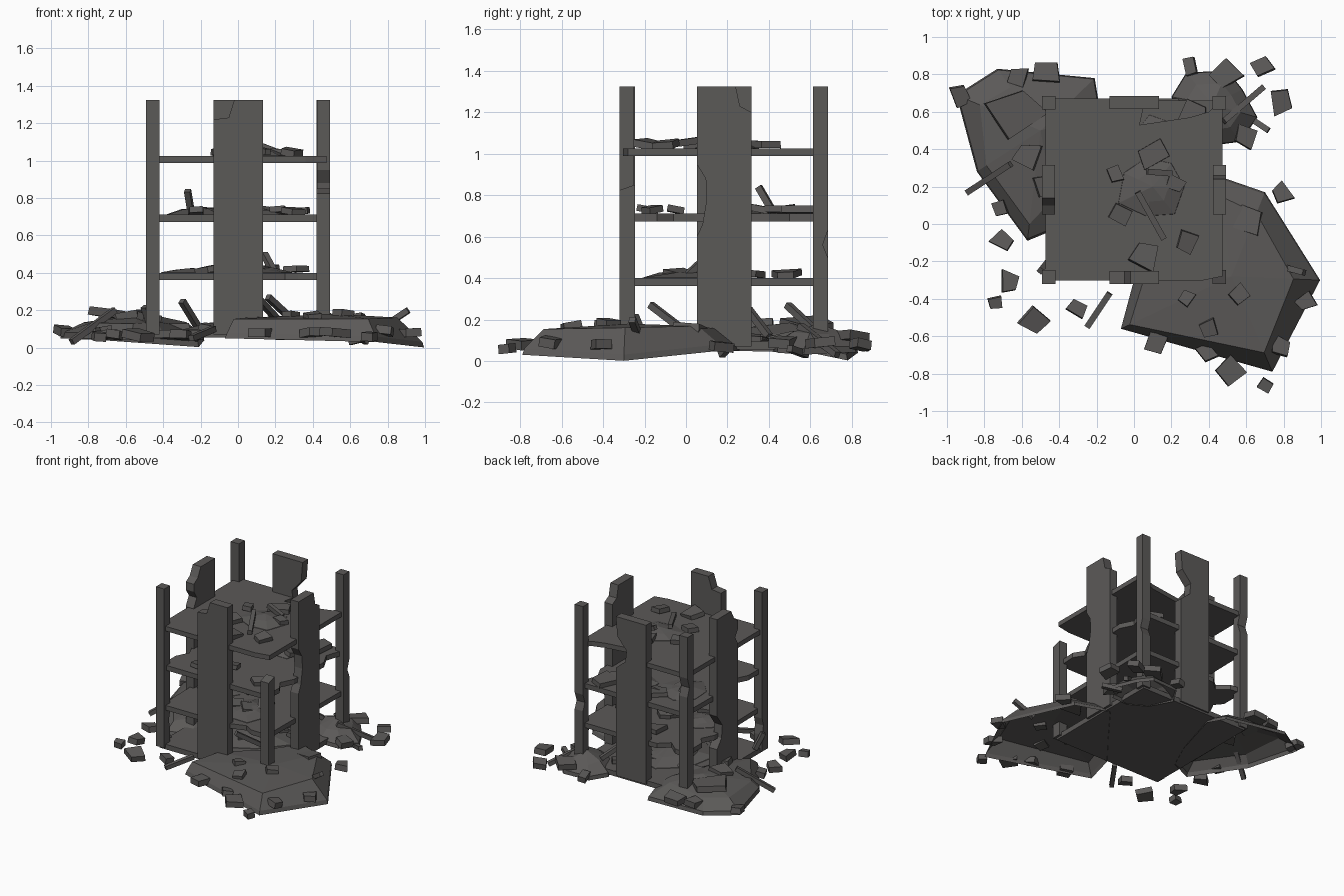
import bpy, bmesh, math, random
from mathutils import Vector, Matrix

if "Cube" in bpy.data.objects:
    bpy.data.objects.remove(bpy.data.objects["Cube"])

random.seed(7)
MAT = bpy.data.materials.new("concrete_grey")
MAT.diffuse_color = (0.105, 0.100, 0.097, 1)
MAT.use_nodes = True
MAT.node_tree.nodes["Principled BSDF"].inputs["Base Color"].default_value = MAT.diffuse_color


def finish(name, bm, closed=True):
    if closed:
        bmesh.ops.recalc_face_normals(bm, faces=bm.faces)
    me = bpy.data.meshes.new(name)
    bm.to_mesh(me)
    bm.free()
    me.materials.append(MAT)
    ob = bpy.data.objects.new(name, me)
    bpy.context.collection.objects.link(ob)
    return ob


def prism(name, pts, axis, lo, hi):
    """Extrude a 2D outline along an axis: x -> (y,z), y -> (x,z), z -> (x,y)."""
    put = {'x': lambda u, v, w: (w, u, v),
           'y': lambda u, v, w: (u, w, v),
           'z': lambda u, v, w: (u, v, w)}[axis]
    bm = bmesh.new()
    a = [bm.verts.new(put(u, v, lo)) for u, v in pts]
    b = [bm.verts.new(put(u, v, hi)) for u, v in pts]
    bm.faces.new(a)
    bm.faces.new(b)
    n = len(pts)
    for i in range(n):
        bm.faces.new((a[i], a[(i + 1) % n], b[(i + 1) % n], b[i]))
    return finish(name, bm)


def mound(name, rim, peak, rise, shoulder, skirt=0.03):
    """Faceted rubble heap, open below: rim, raised lip, shoulder ring and an off-centre peak."""
    bm = bmesh.new()
    c = Vector(peak)
    n = len(rim)
    zs = sum(p[2] for p in rim) / n
    area = sum(rim[i][0] * rim[(i + 1) % n][1] - rim[(i + 1) % n][0] * rim[i][1] for i in range(n))
    if area < 0:                       # counter-clockwise, so faces point outward
        rim = rim[::-1]
        shoulder = shoulder[::-1]

    def ring(k, z):
        return [bm.verts.new((c.x + (p[0] - c.x) * k(i), c.y + (p[1] - c.y) * k(i), z(p)))
                for i, p in enumerate(rim)]
    r0 = ring(lambda i: 1, lambda p: p[2])
    r1 = ring(lambda i: .98, lambda p: p[2] + skirt)
    r2 = ring(lambda i: shoulder[i], lambda p: zs + rise + random.uniform(-.01, .01))
    top = bm.verts.new(c)
    for i in range(n):
        j = (i + 1) % n
        bm.faces.new((r0[i], r0[j], r1[j], r1[i]))
        bm.faces.new((r1[i], r1[j], r2[j], r2[i]))
        bm.faces.new((r2[i], r2[j], top))
    return finish(name, bm, closed=False)


def chunk(name, x, y, z, s, h=0.045, tilt=0.2):
    """Broken block: irregular four-sided slab, tilted."""
    bm = bmesh.new()
    t0 = random.uniform(0, 6.28)
    rings = [[], []]
    for i in range(4):
        a = t0 + math.pi / 2 * i + random.uniform(-0.3, 0.3)
        r = s * 1.12 * random.uniform(0.8, 1.2)
        for k, f in enumerate((1.0, 0.98)):
            rings[k].append(bm.verts.new((r * f * math.cos(a), r * f * math.sin(a), (k - 0.5) * h)))
    bm.faces.new(rings[0])
    bm.faces.new(rings[1])
    for i in range(4):
        j = (i + 1) % 4
        bm.faces.new((rings[0][i], rings[0][j], rings[1][j], rings[1][i]))
    m = Matrix.Rotation(random.uniform(-tilt, tilt), 4, 'X') @ Matrix.Rotation(random.uniform(-tilt, tilt), 4, 'Y')
    bmesh.ops.transform(bm, matrix=Matrix.Translation((x, y, z)) @ m, verts=bm.verts)
    return finish(name, bm)


def bar(name, a, b, w=0.032):
    """Fallen beam between two points."""
    a, b = Vector(a), Vector(b)
    bm = bmesh.new()
    bmesh.ops.create_cube(bm, size=1)
    m = Matrix.Translation((a + b) / 2) @ (b - a).to_track_quat('Z', 'Y').to_matrix().to_4x4() \
        @ Matrix.Diagonal((w, w, (b - a).length, 1))
    bmesh.ops.transform(bm, matrix=m, verts=bm.verts)
    return finish(name, bm)


# Corner columns, outlines in (y, z); the front right one has snapped off
B, T = 0.07, 1.325
F0, F1 = -.32, -.247
prism("column_front_left", [(F0, B), (F1, B), (F1, .2), (-.262, .27), (F1, .33), (F1, T), (F0, T)], 'x', -.492, -.42)
prism("column_front_right", [(F0, B), (F1, B), (F1, .85), (F0, .825)], 'x', .42, .492)
prism("column_back_left", [(.612, B), (.684, B), (.684, .85), (.66, .92), (.684, 1.0), (.684, T), (.612, T)],
      'x', -.492, -.42)
prism("column_back_right", [(.612, B), (.684, B), (.684, .5), (.66, .56), (.684, .63), (.684, T), (.612, T)],
      'x', .42, .492)

# Wall panels with broken edges
prism("wall_front", [(-.13, B), (.133, B), (.133, T), (-.02, T), (-.05, 1.23), (-.13, 1.22)], 'y', -.32, -.25)
prism("wall_back", [(-.13, B), (.133, B), (.133, .92), (.05, .99), (.04, 1.08), (.12, 1.17), (.133, T), (-.13, T)],
      'y', .615, .684)
prism("wall_right", [(.052, B), (.315, B), (.315, 1.2), (.26, 1.23), (.24, T), (.052, T), (.052, .95),
                     (.095, .88), (.1, .78), (.08, .66), (.052, .6)], 'x', .422, .492)
prism("wall_left", [(.052, B), (.315, B), (.315, .3), (.26, .37), (.25, .47), (.315, .56), (.315, T), (.14, T),
                    (.1, 1.25), (.052, 1.22), (.052, 1.16), (.09, 1.1), (.052, 1.03)], 'x', -.492, -.422)

# Floor slabs; the upper ones have bites out of their edges
prism("ground_slab", [(-.473, -.303), (.473, -.303), (.473, .672), (-.473, .672)], 'z', .055, .095)
prism("floor_1", [(-.45, -.3), (-.1, -.3), (.13, -.29), (.25, -.25), (.32, -.29), (.46, -.29), (.47, .66),
                  (.13, .66), (-.2, .65), (-.28, .58), (-.36, .65), (-.46, .66), (-.46, .46),
                  (-.41, .4), (-.46, .3)], 'z', .362, .4)
prism("floor_2", [(-.46, -.29), (.45, -.29), (.46, -.14), (.41, -.06), (.46, .04), (.47, .4), (.42, .5),
                  (.47, .66), (-.45, .66), (-.46, .1), (-.41, -.02), (-.46, -.12)], 'z', .672, .711)
prism("floor_3", [(-.473, -.303), (.36, -.303), (.473, -.28), (.473, .65), (.44, .64), (.4, .6), (.3, .57),
                  (.03, .53), (.05, .62), (-.02, .67), (-.473, .67)], 'z', .988, 1.025)

# Big rubble heaps around the base
mound("heap_back_left", [(-.95, .69, .05), (-.73, .83, .04), (-.21, .78, .003), (-.18, .6, .04), (-.3, .2, .05),
                         (-.4, -.02, .05), (-.57, -.09, .04), (-.84, .28, .05)], (-.5, .5, .185), .095,
      [.72, .7, .6, .7, .65, .7, .85, .85])
mound("heap_front_right", [(.44, .26, .05), (.7, .17, .05), (.995, -.3, .001), (.74, -.79, .03), (-.07, -.56, .05),
                           (.0, -.3, .05), (.2, -.05, .05)], (.52, -.28, .18), .122, [.8, .75, .7, .8, .92, .9, .8])
mound("heap_back_right", [(.2, .68, .04), (.28, .81, .04), (.5, .82, .04), (.58, .72, .04), (.66, .57, .03),
                          (.57, .44, .04), (.42, .42, .05), (.28, .5, .05)], (.42, .64, .18), .09, [.62] * 8)


# Small heaps lying on the floors
def floor_heap(name, x, y, z, r, h):
    rim = []
    for i in range(7):
        a = i * math.tau / 7
        q = r * random.uniform(.8, 1.15)
        rim.append((x + q * math.cos(a), y + q * math.sin(a), z))
    mound(name, rim, (x, y, z + h), h * .7, [.5] * 7, .008)


for i, (x, y, z, r, h) in enumerate([(.1, .2, 1.02, .19, .05), (-.22, .35, .705, .19, .04), (.12, .42, .705, .16, .04),
                                     (.1, -.05, .395, .2, .04), (-.25, .15, .395, .17, .03), (0, .2, .09, .3, .06)]):
    floor_heap(f"floor_heap_{i}", x, y, z, r, h)

# Blocks scattered on the ground: x, y, z, size
GROUND = [(-.93, .69, .09, .06), (-.47, .81, .1, .085), (-.7, -.09, .07, .06), (-.67, -.31, .07, .06),
          (-.75, -.42, .06, .04), (-.54, -.51, .07, .075), (-.31, -.45, .07, .055), (.79, .16, .07, .055),
          (.78, .65, .09, .065), (.69, .84, .08, .055), (.3, .84, .08, .045), (.5, .8, .12, .08),
          (.6, .47, .09, .06), (.53, -.78, .08, .085), (.7, -.86, .06, .04), (.12, -.63, .08, .06),
          (.39, -.69, .08, .05), (.78, -.65, .09, .06), (.92, -.41, .08, .05), (-.72, .08, .09, .045),
          (-.64, .58, .175, .14), (-.56, .36, .175, .08), (-.48, .2, .16, .06), (.56, -.38, .18, .06),
          (.28, -.4, .17, .05), (.4, -.55, .165, .05), (.6, .02, .15, .09), (-.62, .78, .1, .06)]
for i, (x, y, z, s) in enumerate(GROUND):
    chunk(f"ground_block_{i}", x, y, z, s)

# Blocks on the floors
FLOOR = [(.1, .36, .08), (-.1, .27, .055), (-.07, .06, .06), (.28, -.1, .06), (.05, -.17, .08), (.22, .22, .05),
         (.3, .57, .1)]
for i, (x, y, s) in enumerate(FLOOR):
    chunk(f"roof_block_{i}", x, y, 1.045 if i < 6 else .73, s, .035)
for lvl, z in enumerate((.11, .42, .73)):
    for i in range(8):
        chunk(f"floor_{lvl}_block_{i}", random.uniform(-.34, .34), random.uniform(-.18, .54), z,
              random.uniform(.045, .085), .032)

# Fallen beams
BARS = [((-.89, .17, .03), (-.66, .32, .2)), ((-.25, -.55, .05), (-.13, -.37, .1)), ((.48, .55, .17), (.69, .73, .03)),
        ((.02, .17, 1.08), (.16, -.08, 1.045)), ((.07, .28, 1.1), (.2, .27, 1.05)), ((.76, -.22, .1), (.91, -.26, .2)),
        ((.16, .49, .27), (.3, .63, .14)), ((-.5, -.25, .22), (-.46, -.2, .1)), ((.1, -.17, .27), (.22, .0, .14)),
        ((-.3, .3, .25), (-.22, .4, .12)), ((-.27, .35, .84), (-.25, .42, .72)), ((.14, .1, .5), (.2, -.02, .39)),
        ((.6, .58, .03), (.72, .5, .06))]
for i, (a, b) in enumerate(BARS):
    bar(f"fallen_beam_{i}", a, b)
